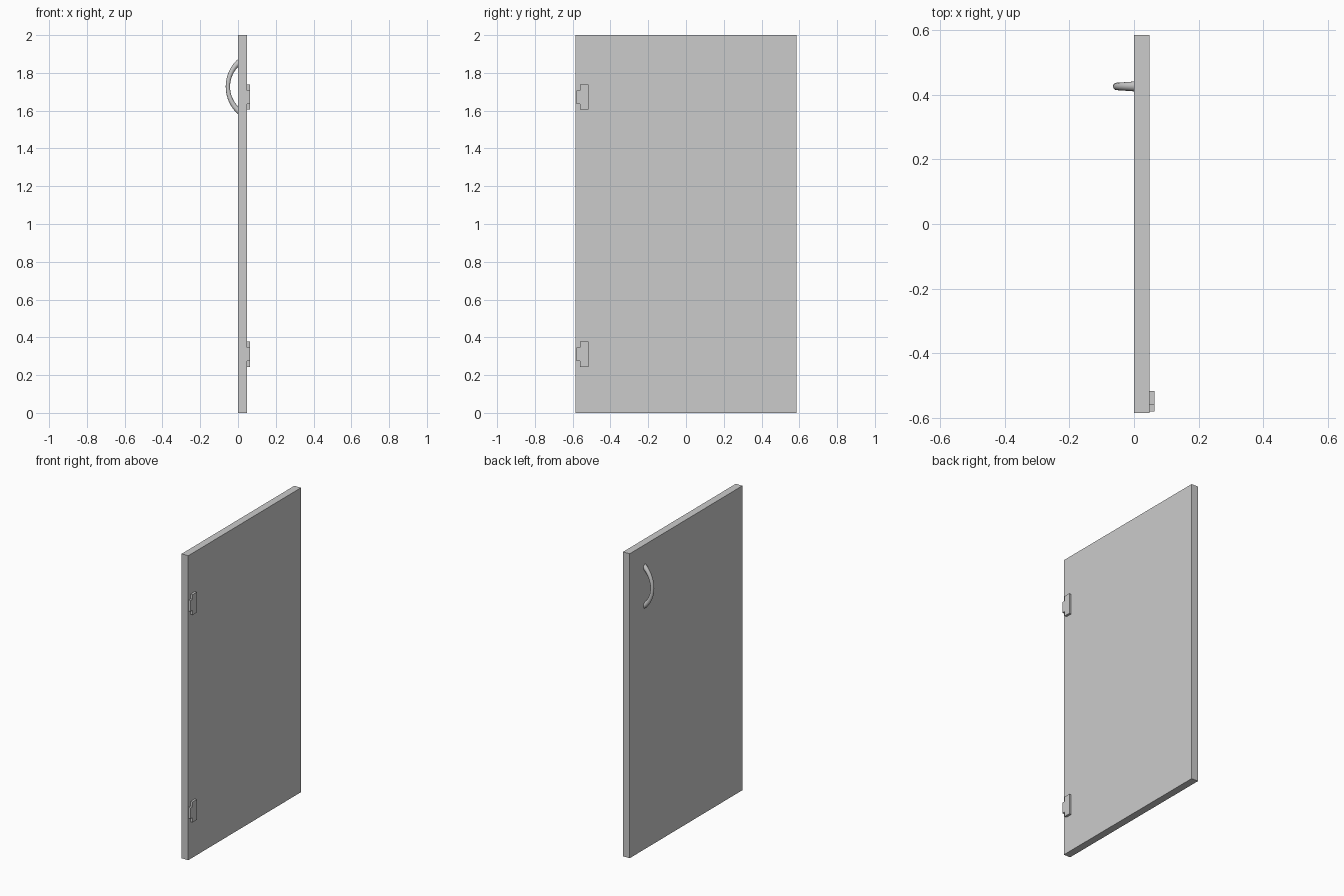
import bpy, bmesh, math
from mathutils import Vector

cube = bpy.data.objects.get("Cube")
if cube:
    bpy.data.objects.remove(cube, do_unlink=True)

grey = bpy.data.materials.new("light_grey")
grey.use_nodes = True
COLOUR = (0.6, 0.6, 0.6, 1)
grey.diffuse_color = COLOUR
grey.node_tree.nodes["Principled BSDF"].inputs["Base Color"].default_value = COLOUR

DOOR_FRONT, DOOR_BACK = 0.0, 0.048


def finish(name, bm):
    bmesh.ops.recalc_face_normals(bm, faces=bm.faces)
    mesh = bpy.data.meshes.new(name)
    bm.to_mesh(mesh)
    bm.free()
    obj = bpy.data.objects.new(name, mesh)
    bpy.context.collection.objects.link(obj)
    mesh.materials.append(grey)
    return obj


def plate(name, outline, x0, x1):
    """Extrude a (y, z) outline along x."""
    bm = bmesh.new()
    face = bm.faces.new([bm.verts.new((x0, y, z)) for y, z in outline])
    new = bmesh.ops.extrude_face_region(bm, geom=[face])["geom"]
    verts = [v for v in new if isinstance(v, bmesh.types.BMVert)]
    bmesh.ops.translate(bm, verts=verts, vec=(x1 - x0, 0, 0))
    return finish(name, bm)


# Door panel
W = 0.585
plate("door_panel", [(-W, 0), (W, 0), (W, 2), (-W, 2)], DOOR_FRONT, DOOR_BACK)

# T-shaped hinge plates
for name, z in (("lower_hinge", 0.31), ("upper_hinge", 1.672)):
    edge, step, inner = -0.581, -0.56, -0.517
    tall, short = 0.067, 0.036
    half = [(inner, tall), (step, tall), (step, short), (edge, short)]
    outline = [(y, z + h) for y, h in half] + [(y, z - h) for y, h in reversed(half)]
    plate(name, outline, DOOR_BACK, 0.063)

# Bow handle: a round bar swept along an arc, thicker at its ends
RADIUS, CENTRE = 0.173, Vector((0.1195, 0.426, 1.727))
SPAN, STEPS, SIDES = math.radians(53), 32, 20
bm = bmesh.new()
rings = []
for i in range(STEPS + 1):
    t = 2 * i / STEPS - 1
    a = t * SPAN
    outward = Vector((-math.cos(a), 0, math.sin(a)))
    r = 0.0115 + 0.004 * min(1, abs(t) * 1.1) ** 2
    ring = []
    for k in range(SIDES):
        b = math.tau * k / SIDES
        offset = outward * math.cos(b) + Vector((0, math.sin(b), 0))
        ring.append(bm.verts.new(CENTRE + outward * RADIUS + offset * r))
    rings.append(ring)
for lower, upper in zip(rings, rings[1:]):
    for k in range(SIDES):
        n = (k + 1) % SIDES
        bm.faces.new((lower[k], lower[n], upper[n], upper[k]))
bm.faces.new(rings[0])
bm.faces.new(rings[-1])
handle = finish("bow_handle", bm)
bpy.ops.object.select_all(action="DESELECT")
handle.select_set(True)
bpy.context.view_layer.objects.active = handle
bpy.ops.object.shade_smooth_by_angle(angle=math.radians(40))
